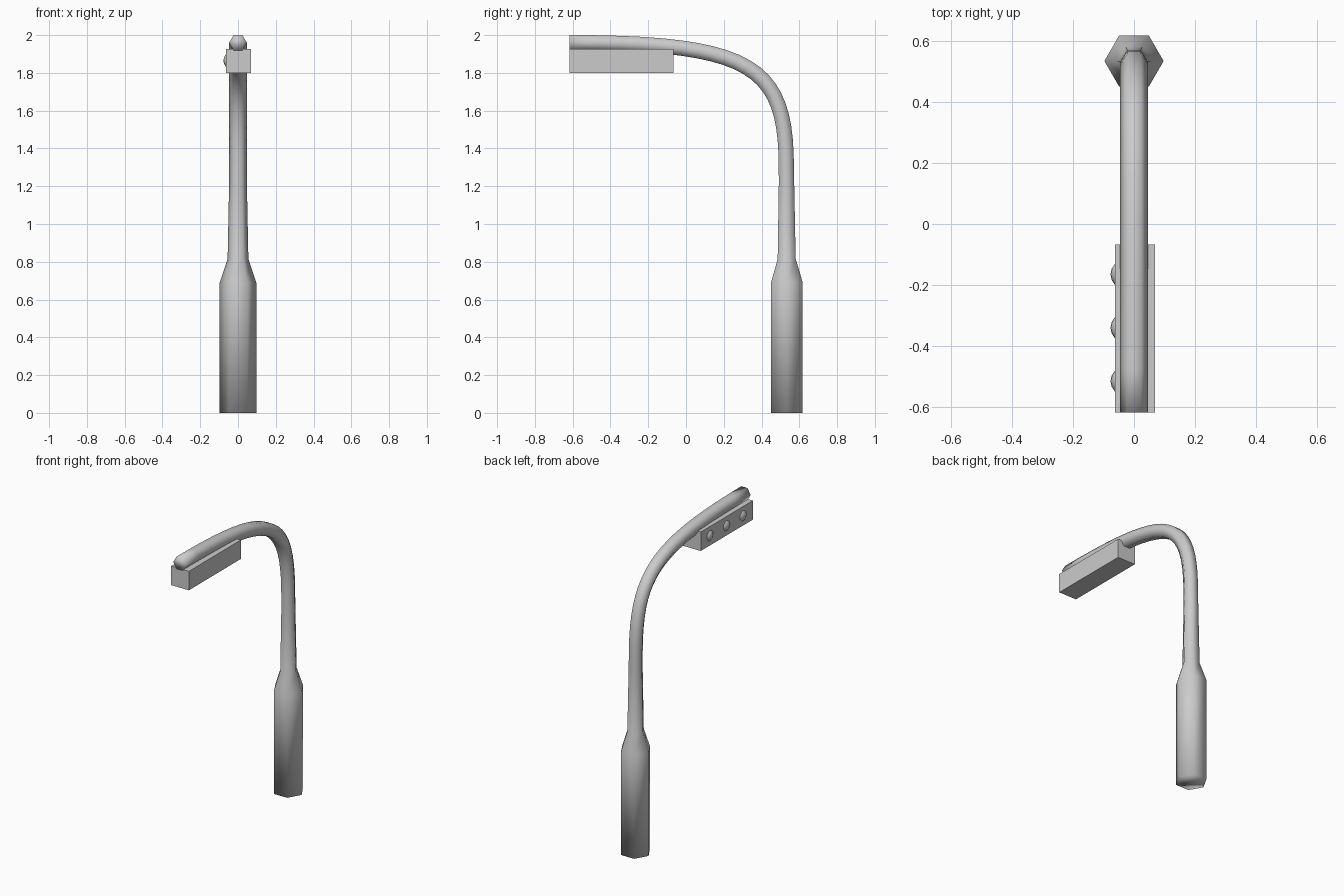
import bpy, bmesh, math
from mathutils import Vector

if "Cube" in bpy.data.objects:
    bpy.data.objects.remove(bpy.data.objects["Cube"])

SIDES = 6


def finish(name, bm, smooth):
    bmesh.ops.recalc_face_normals(bm, faces=bm.faces)
    mesh = bpy.data.meshes.new(name)
    bm.to_mesh(mesh)
    bm.free()
    for p in mesh.polygons:
        p.use_smooth = smooth
    obj = bpy.data.objects.new(name, mesh)
    bpy.context.collection.objects.link(obj)
    return obj


def bezier(p0, p1, p2, p3, t):
    s = 1 - t
    return p0 * s**3 + p1 * 3 * s * s * t + p2 * 3 * s * t * t + p3 * t**3


# Pole: hexagonal section swept along a path in the YZ plane (y, z, radius)
path = [(0.534, 0.0, 0.097), (0.534, 0.69, 0.097), (0.533, 0.815, 0.055),
        (0.532, 1.22, 0.047)]
ctrl = [Vector(p) for p in ((0.531, 1.3), (0.531, 1.83), (0.36, 1.96), (-0.617, 1.96))]
steps = 20
for i in range(steps + 1):
    p = bezier(*ctrl, i / steps)
    path.append((p.x, p.y, 0.0465))

bm = bmesh.new()
rings = []
for i, (y, z, r) in enumerate(path):
    a, b = path[max(i - 1, 0)], path[min(i + 1, len(path) - 1)]
    tangent = Vector((b[0] - a[0], b[1] - a[1])).normalized()
    if i < 3:
        tangent = Vector((0, 1))
    elif i == len(path) - 1:
        tangent = Vector((-1, 0))
    ring = []
    for k in range(SIDES):
        ang = 2 * math.pi * k / SIDES
        u, v = r * math.cos(ang), r * math.sin(ang)
        ring.append(bm.verts.new((u, y + v * tangent.y, z - v * tangent.x)))
    rings.append(ring)
for lo, hi in zip(rings, rings[1:]):
    for k in range(SIDES):
        n = (k + 1) % SIDES
        bm.faces.new((lo[k], lo[n], hi[n], hi[k]))
bm.faces.new(rings[0])
bm.faces.new(rings[-1])
finish("pole", bm, True)

# Signal housing under the arm
bm = bmesh.new()
bmesh.ops.create_cube(bm, size=1)
bmesh.ops.scale(bm, vec=(0.131, 0.55, 0.127), verts=bm.verts)
bmesh.ops.translate(bm, vec=(0.003, -0.342, 1.8635), verts=bm.verts)
finish("signal_housing", bm, False)

# Three lamps bulging from the -x side of the housing
for i in range(3):
    bm = bmesh.new()
    bmesh.ops.create_uvsphere(bm, u_segments=16, v_segments=10, radius=0.048)
    bmesh.ops.translate(bm, vec=(-0.029, -0.515 + 0.175 * i, 1.865), verts=bm.verts)
    finish(f"lamp_{i + 1}", bm, True)
